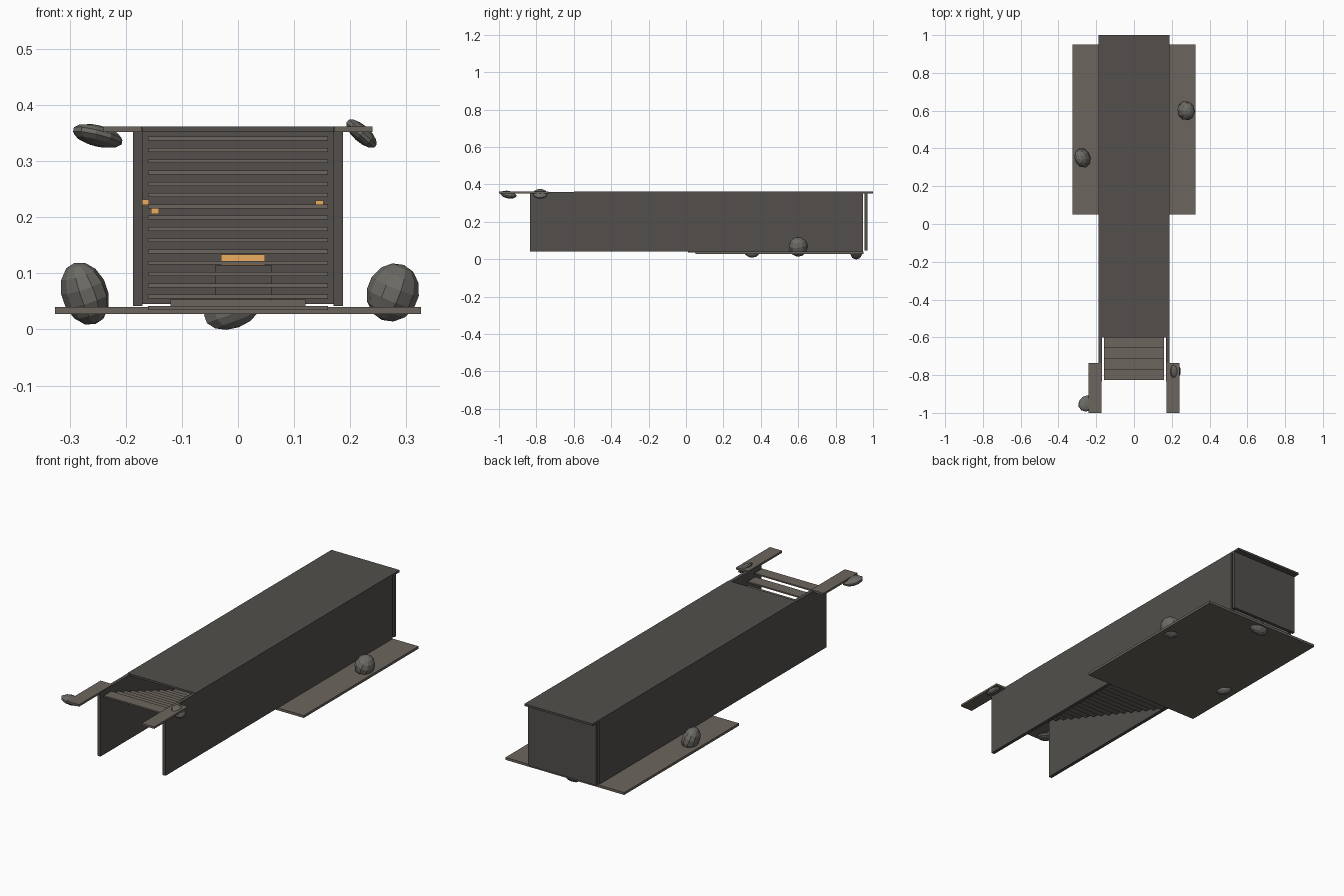
import bpy
from math import radians

if "Cube" in bpy.data.objects:
    bpy.data.objects.remove(bpy.data.objects["Cube"])


def material(name, rgb):
    m = bpy.data.materials.new(name)
    m.diffuse_color = (*rgb, 1)
    m.use_nodes = True
    m.node_tree.nodes["Principled BSDF"].inputs["Base Color"].default_value = m.diffuse_color
    return m


WALL = material("dark_stone", (0.085, 0.078, 0.072))
FLOOR = material("earth", (0.15, 0.13, 0.11))
ROCK = material("rock", (0.15, 0.145, 0.13))
FLAME = material("warm_light", (0.85, 0.42, 0.12))


def box(name, x, y, z, mat):
    """Box from (min, max) pairs on each axis."""
    r = (x, y, z)
    bpy.ops.mesh.primitive_cube_add(size=1, location=[(a + b) / 2 for a, b in r])
    o = bpy.context.object
    o.name = name
    o.scale = [b - a for a, b in r]
    o.data.materials.append(mat)
    return o


def rock(name, loc, radii, rot):
    bpy.ops.mesh.primitive_uv_sphere_add(segments=10, ring_count=7, radius=1, location=loc,
                                         rotation=[radians(a) for a in rot])
    o = bpy.context.object
    o.name = name
    o.scale = radii
    o.data.materials.append(ROCK)


# Passage shell
for s, side in ((-1, "left"), (1, "right")):
    box(f"{side}_wall", sorted((s * 0.17, s * 0.187)), (-0.835, 0.945), (0.042, 0.36), WALL)
    # Ground strips beside the stair entrance
    box(f"{side}_ground_strip", sorted((s * 0.172, s * 0.24)), (-1.0, -0.735), (0.352, 0.362), FLOOR)
box("roof", (-0.187, 0.187), (-0.6, 1.0), (0.352, 0.362), WALL)
box("end_wall", (-0.187, 0.187), (0.955, 0.971), (0.045, 0.352), WALL)
box("chamber_floor", (-0.326, 0.326), (0.05, 0.95), (0.028, 0.04), FLOOR)

# Open-riser stair going down into the chamber
for i in range(16):
    y, z = -0.825 + i * 0.0557, 0.340 - i * 0.0201
    box(f"stair_tread_{i + 1}", (-0.16, 0.16), (y, y + 0.0585), (z - 0.0035, z + 0.0035), FLOOR)

# Pedestal with a glowing top at the far end of the chamber
box("pedestal_base", (-0.12, 0.12), (0.66, 0.84), (0.04, 0.053), FLOOR)
box("pedestal_block", (-0.04, 0.06), (0.72, 0.79), (0.053, 0.115), WALL)
box("glowing_slab", (-0.03, 0.048), (0.73, 0.78), (0.115, 0.134), FLAME)

# Small wall lamps
for i, (x, y, z) in enumerate(((-0.166, 0.3, 0.227), (-0.148, 0.55, 0.211), (0.145, 0.7, 0.225))):
    box(f"wall_lamp_{i + 1}", (x - 0.007, x + 0.007), (y - 0.007, y + 0.007), (z - 0.005, z + 0.005), FLAME)

# Boulders
rock("entrance_rock_left", (-0.25, -0.95, 0.345), (0.049, 0.042, 0.018), (0, 15, 35))
rock("entrance_rock_right", (0.22, -0.78, 0.349), (0.036, 0.04, 0.015), (0, 42, 0))
rock("chamber_rock_left", (-0.273, 0.35, 0.064), (0.04, 0.053, 0.058), (0, -20, 20))
rock("chamber_rock_right", (0.276, 0.6, 0.066), (0.046, 0.052, 0.053), (10, 20, 15))
rock("chamber_rock_back", (-0.01, 0.91, 0.036), (0.055, 0.034, 0.034), (0, -20, 0))
